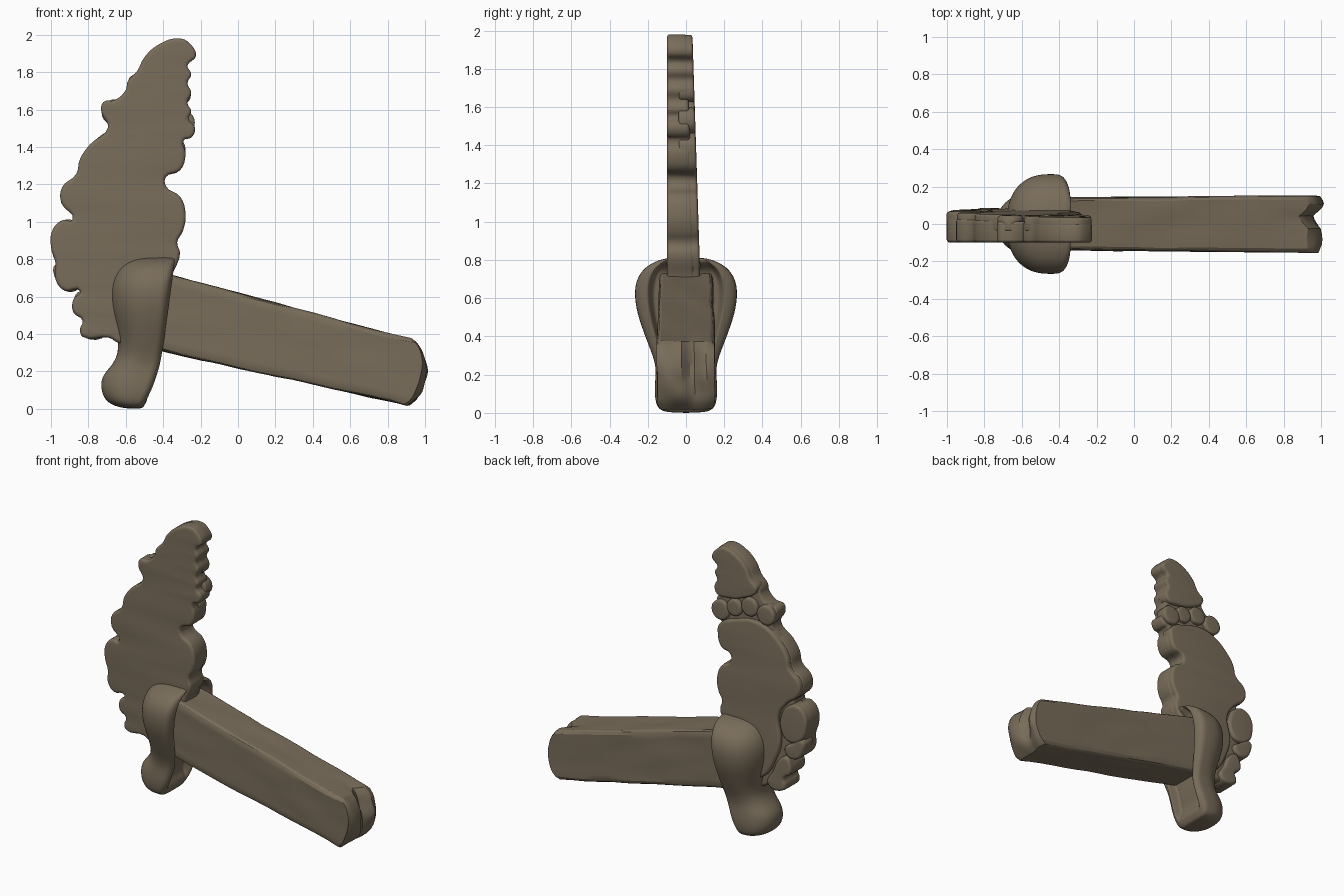
import bpy, bmesh, math
from mathutils import Vector, noise

if "Cube" in bpy.data.objects:
    bpy.data.objects.remove(bpy.data.objects["Cube"])

stone = bpy.data.materials.new("brown_stone")
stone.diffuse_color = (0.19, 0.152, 0.102, 1)
stone.use_nodes = True
stone.node_tree.nodes["Principled BSDF"].inputs["Base Color"].default_value = stone.diffuse_color


def finish(bm, name, angle=40):
    bmesh.ops.recalc_face_normals(bm, faces=bm.faces)
    me = bpy.data.meshes.new(name)
    bm.to_mesh(me)
    bm.free()
    me.materials.clear()
    me.materials.append(stone)
    for p in me.polygons:
        p.material_index = 0
    ob = bpy.data.objects.new(name, me)
    bpy.context.collection.objects.link(ob)
    bpy.ops.object.select_all(action='DESELECT')
    ob.select_set(True)
    bpy.context.view_layer.objects.active = ob
    bpy.ops.object.shade_smooth_by_angle(angle=math.radians(angle))
    return ob


def back_y(z):
    # rear face of the crest leans in towards the tip
    return 0.075 - 0.042 * (z - 0.7) / 1.3


def slab(name, pts, front, lift, bevel):
    """Rounded plate from an x-z outline, between y=front and the leaning rear face."""
    cu = bpy.data.curves.new(name, 'CURVE')
    cu.dimensions, cu.fill_mode = '2D', 'BOTH'
    cu.resolution_u, cu.bevel_resolution = 4, 3
    cu.extrude, cu.bevel_depth, cu.offset = 0.08 - bevel, bevel, -bevel
    sp = cu.splines.new('BEZIER')
    sp.bezier_points.add(len(pts) - 1)
    sp.use_cyclic_u = True
    for b, (x, z) in zip(sp.bezier_points, pts):
        b.co = (x, z, 0)
        b.handle_left_type = b.handle_right_type = 'AUTO'
    tmp = bpy.data.objects.new("tmp", cu)
    bpy.context.collection.objects.link(tmp)
    bpy.context.view_layer.update()
    me = bpy.data.meshes.new_from_object(tmp.evaluated_get(bpy.context.evaluated_depsgraph_get()))
    bpy.data.objects.remove(tmp)
    bm = bmesh.new()
    bm.from_mesh(me)
    bmesh.ops.remove_doubles(bm, verts=bm.verts, dist=0.0005)
    for v in bm.verts:
        x, z, d = v.co
        v.co = (x, front + (d + 0.08) / 0.16 * (back_y(z) + lift - front), z)
    return finish(bm, name)


# Leafy crest outline (x, z), clockwise from the tip
outline = [
    (-.31, 1.98), (-.26, 1.955), (-.225, 1.885), (-.27, 1.835), (-.25, 1.79), (-.27, 1.74),
    (-.25, 1.69), (-.27, 1.635), (-.25, 1.59), (-.265, 1.55), (-.23, 1.505), (-.25, 1.45),
    (-.29, 1.435), (-.28, 1.36), (-.31, 1.275), (-.385, 1.24), (-.385, 1.19), (-.31, 1.135),
    (-.28, 1.04), (-.295, .95), (-.325, .89), (-.31, .83), (-.35, .72), (-.45, .4),
    (-.63, .35), (-.69, .38), (-.83, .385), (-.845, .425), (-.83, .47), (-.88, .515),
    (-.88, .585), (-.845, .63), (-.925, .63), (-.975, .69), (-.975, .775), (-1, .865),
    (-.99, .96), (-.935, 1.01), (-.885, 1.01), (-.945, 1.10), (-.94, 1.185), (-.865, 1.255),
    (-.845, 1.335), (-.79, 1.415), (-.695, 1.505), (-.73, 1.585), (-.72, 1.64), (-.66, 1.65),
    (-.6, 1.705), (-.59, 1.75), (-.54, 1.805), (-.5, 1.88), (-.42, 1.95)]
slab("crest_plate", outline, -0.1, -0.03, 0.022)


# Raised lobes carved on the rear of the crest
def lobe(name, pts):
    c = sum((Vector(p) for p in pts), Vector((0, 0))) / len(pts)
    slab(name, [c + (Vector(p) - c) * 0.985 for p in pts], -0.04, 0, 0.022)


lobe("rear_tip_leaf", outline[49:] + outline[:8] + [(-.36, 1.63), (-.48, 1.66)])
lobe("rear_main_leaf", outline[12:24] + [(-.65, .42), (-.77, .6), (-.8, .72), (-.78, .9), (-.84, 1.0)]
     + outline[39:44] + [(-.7, 1.49), (-.58, 1.53), (-.42, 1.5)])
lobe("rear_side_leaf", outline[35:38] + [(-.86, 1.0), (-.8, .92), (-.8, .8), (-.86, .74), (-.96, .77)])
lobe("rear_lower_leaf", outline[32:35] + [(-.88, .73), (-.83, .69), (-.85, .64)])
lobe("rear_base_leaf", outline[26:32] + [(-.79, .6), (-.74, .5), (-.7, .4)])
for i, (cx, cz, r) in enumerate([(-.66, 1.585, .07), (-.53, 1.61, .065), (-.41, 1.575, .06), (-.3, 1.53, .07)]):
    lobe("rear_bead_%d" % i, [(cx + r * math.cos(a * math.pi / 4), cz + r * math.sin(a * math.pi / 4))
                              for a in range(8)])

# Beam: rough-hewn block sloping down to a broken end
bm = bmesh.new()
bmesh.ops.create_cube(bm, size=1)
bmesh.ops.subdivide_edges(bm, edges=bm.edges[:], cuts=13, use_grid_fill=True)
for v in bm.verts:
    u, w, t = v.co.x + 0.5, v.co.y * 2, v.co.z + 0.5
    edge = abs(w) > 0.99 and (t < 0.01 or t > 0.99)
    x = -0.5 + 1.41 * u
    top, bot = 0.71 - 0.269 * (x + 0.335), 0.305 - 0.221 * (x + 0.39)
    z = bot + (top - bot) * t
    y = w * (0.14 + 0.012 * u)
    if edge:  # worn corners
        y *= 0.94
        z += 0.008 if t < 0.5 else -0.008
    n = noise.noise_vector(Vector((x * 5, y * 9, z * 9)))
    y += n.y * 0.006
    z += n.z * 0.007
    if u > 0.99:  # chipped end with a notch near the upper middle
        x += 0.085 * (1 - abs(2 * t - 1) ** 3) + n.x * 0.025
        x -= 0.07 * max(0, 1 - abs(w - 0.25) / 0.4) * min(1, t * 1.6)
        x -= 0.02 * abs(w) ** 6
        x += 0.02 * t
    v.co = (x, y, z)
finish(bm, "beam", 25)

# Collar: shell-shaped socket tapering into a scrolled foot (z, left x, right x, half width)
rows = [(.0, -.60, -.51, .10), (.02, -.68, -.5, .145), (.06, -.72, -.475, .16), (.12, -.735, -.445, .165),
        (.18, -.725, -.425, .16), (.23, -.675, -.41, .157), (.29, -.642, -.40, .17), (.36, -.64, -.388, .198),
        (.44, -.655, -.376, .228), (.53, -.678, -.362, .258), (.62, -.685, -.35, .27), (.69, -.675, -.34, .262),
        (.75, -.645, -.333, .228), (.79, -.60, -.33, .17), (.815, -.53, -.335, .09)]
N = 56
bm = bmesh.new()
rings = []
for z, xl, xr, hw in rows:
    ring = []
    xm = xr - 0.3 * (xr - xl)
    for k in range(N):
        a = 2 * math.pi * k / N
        c, s = math.cos(a), math.sin(a)
        e = 0.5 if c > 0 else 0.85
        y = hw * math.copysign(abs(s) ** e, s)
        x = xm + (xr - xm if c > 0 else xm - xl) * math.copysign(abs(c) ** e, c)
        if c > 0 and abs(y) < 0.72 * hw and 0.1 < z < 0.76:
            x -= 0.07  # hollow behind the rim
        ring.append(bm.verts.new((x, y, z)))
    rings.append(ring)
for a, b in zip(rings, rings[1:]):
    for k in range(N):
        bm.faces.new((a[k], a[(k + 1) % N], b[(k + 1) % N], b[k]))
bm.faces.new(rings[0])
bm.faces.new(rings[-1])
collar = finish(bm, "collar", 180)
collar.modifiers.new("smooth", 'SUBSURF').levels = 2
collar.modifiers["smooth"].render_levels = 2
